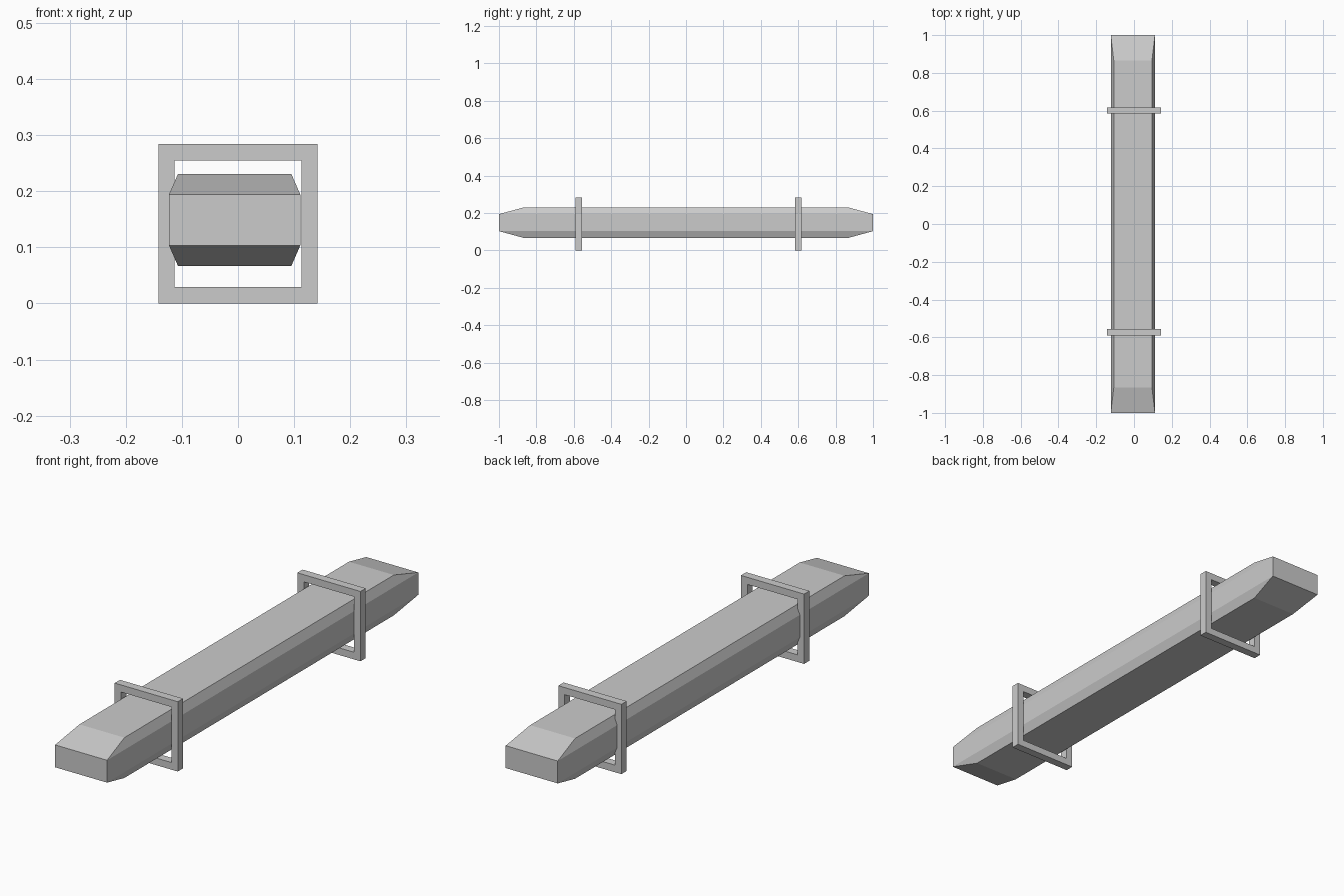
import bpy, bmesh

if "Cube" in bpy.data.objects:
    bpy.data.objects.remove(bpy.data.objects["Cube"])


def make_object(name, rings, closed_loop=False):
    """Join equal-length rings of points into a solid skin."""
    bm = bmesh.new()
    vr = [[bm.verts.new(p) for p in ring] for ring in rings]
    n = len(vr[0])
    pairs = list(zip(vr, vr[1:]))
    if closed_loop:
        pairs.append((vr[-1], vr[0]))
    else:
        bm.faces.new(vr[0])
        bm.faces.new(vr[-1])
    for a, b in pairs:
        for i in range(n):
            j = (i + 1) % n
            bm.faces.new((a[i], a[j], b[j], b[i]))
    bmesh.ops.remove_doubles(bm, verts=bm.verts, dist=1e-5)
    bmesh.ops.recalc_face_normals(bm, faces=bm.faces)
    mesh = bpy.data.meshes.new(name)
    bm.to_mesh(mesh)
    bm.free()
    obj = bpy.data.objects.new(name, mesh)
    bpy.context.collection.objects.link(obj)
    return obj


# Beam: octagonal bar whose top and bottom bevels taper into rectangular ends
CX, CZ = -0.006, 0.1487
SIDE, TOP_W = 0.117, 0.101
MID_H, TOP_H = 0.0455, 0.082


def beam_ring(y, top_w, top_h):
    pts = [(SIDE, -MID_H), (SIDE, MID_H), (top_w, top_h), (-top_w, top_h),
           (-SIDE, MID_H), (-SIDE, -MID_H), (-top_w, -top_h), (top_w, -top_h)]
    return [(CX + x, y, CZ + z) for x, z in pts]


make_object("beam", [
    beam_ring(-1.0, SIDE, MID_H),
    beam_ring(-0.866, TOP_W, TOP_H),
    beam_ring(0.866, TOP_W, TOP_H),
    beam_ring(1.0, SIDE, MID_H),
])

# Square support frames around the beam
OUTER, INNER, DEPTH = 0.142, 0.113, 0.034


def frame_corner(sx, sz, y):
    return [(sx * r, y + d, OUTER + sz * r)
            for r, d in ((OUTER, -DEPTH / 2), (OUTER, DEPTH / 2),
                         (INNER, DEPTH / 2), (INNER, -DEPTH / 2))]


for name, y in (("front_frame", -0.573), ("back_frame", 0.601)):
    corners = ((-1, -1), (1, -1), (1, 1), (-1, 1))
    make_object(name, [frame_corner(sx, sz, y) for sx, sz in corners], True)
